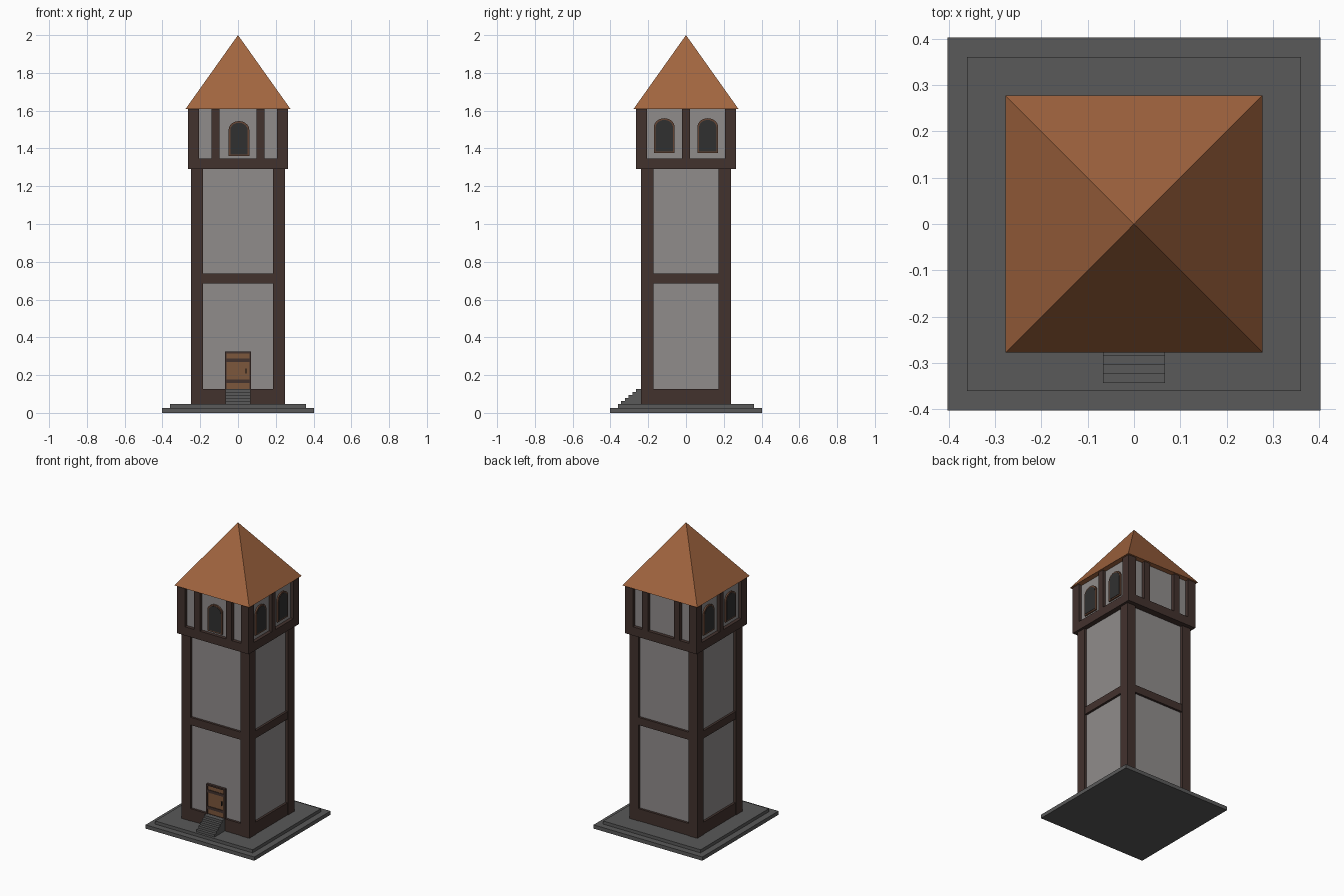
import bpy, bmesh, math
from mathutils import Matrix

if "Cube" in bpy.data.objects:
    bpy.data.objects.remove(bpy.data.objects["Cube"])


def material(name, rgb):
    m = bpy.data.materials.new(name)
    m.diffuse_color = (*rgb, 1)
    m.use_nodes = True
    m.node_tree.nodes["Principled BSDF"].inputs["Base Color"].default_value = m.diffuse_color
    return m


TIMBER = material("dark_timber", (0.055, 0.032, 0.027))
PLASTER = material("grey_plaster", (0.28, 0.265, 0.26))
STONE = material("dark_stone", (0.1, 0.1, 0.1))
TILE = material("roof_tile", (0.36, 0.13, 0.05))
WOOD = material("door_wood", (0.2, 0.095, 0.045))
FRAME = material("window_frame", (0.13, 0.06, 0.035))
GLASS = material("dark_glass", (0.03, 0.03, 0.03))


def finish(bm, name, mat, turn=0):
    bmesh.ops.rotate(bm, verts=bm.verts, cent=(0, 0, 0), matrix=Matrix.Rotation(turn, 3, 'Z'))
    bmesh.ops.recalc_face_normals(bm, faces=bm.faces)
    me = bpy.data.meshes.new(name)
    bm.to_mesh(me)
    bm.free()
    me.materials.append(mat)
    ob = bpy.data.objects.new(name, me)
    bpy.context.collection.objects.link(ob)
    return ob


def box(name, x, y, z, mat, turn=0):
    bm = bmesh.new()
    bmesh.ops.create_cube(bm, size=1)
    for v in bm.verts:
        v.co = [a[0] if c < 0 else a[1] for a, c in zip((x, y, z), v.co)]
    return finish(bm, name, mat, turn)


def extrude_profile(name, pts, y0, y1, mat, turn=0):
    """Extrude an (x, z) outline from y0 to y1."""
    bm = bmesh.new()
    face = bm.faces.new([bm.verts.new((x, y0, z)) for x, z in pts])
    new = bmesh.ops.extrude_face_region(bm, geom=[face])["geom"]
    bmesh.ops.translate(bm, vec=(0, y1 - y0, 0),
                        verts=[g for g in new if isinstance(g, bmesh.types.BMVert)])
    return finish(bm, name, mat, turn)


def arch(cx, z0, w, h, n=10):
    r = w / 2
    pts = [(cx - r, z0), (cx + r, z0)]
    return pts + [(cx + r * math.cos(math.pi * i / n), z0 + h - r * 0.85 + r * 0.85 * math.sin(math.pi * i / n))
                  for i in range(n + 1)]


def window(name, cx, z0, turn=0):
    extrude_profile(name + "_frame", arch(cx, z0, 0.11, 0.185), -0.252, -0.235, FRAME, turn)
    extrude_profile(name + "_glass", arch(cx, z0 + 0.009, 0.092, 0.167), -0.254, -0.24, GLASS, turn)


def corner_posts(name, ix, ox, iy, oy, z):
    for sx in (-1, 1):
        for sy in (-1, 1):
            box(name, sorted((sx * ix, sx * ox)), sorted((sy * iy, sy * oy)), z, TIMBER)


# Stepped stone base
box("base_lower", (-.402, .402), (-.402, .402), (0, .025), STONE)
box("base_upper", (-.36, .36), (-.36, .36), (.025, .046), STONE)

# Entrance stairs as one stepped side profile
stairs = [(.22, .046), (.343, .046)]
for i in range(5):
    y, z = .343 - i * .0197, .046 + (i + 1) * .016
    stairs += [(y, z), (y - .0197 if i < 4 else .22, z)]
extrude_profile("entrance_stairs", stairs, -.067, .067, STONE, -math.pi / 2)

# Shaft: recessed plaster core, posts and beams
box("shaft_wall", (-.232, .232), (-.22, .22), (.046, 1.29), PLASTER)
corner_posts("shaft_post", .186, .25, .172, .238, (.046, 1.29))
for name, z in (("sill_beam", (.046, .127)), ("middle_beam", (.686, .737))):
    box(name, (-.247, .247), (-.235, .235), z, TIMBER)

# Upper room
box("room_wall", (-.242, .242), (-.242, .242), (1.3, 1.612), PLASTER)
box("room_floor_beam", (-.265, .265), (-.265, .265), (1.29, 1.348), TIMBER)
corner_posts("room_post", .207, .265, .207, .265, (1.348, 1.612))
for turn in (0, math.pi):
    for c in (-.118, .118):
        box("room_stud", (c - .021, c + .021), (-.265, -.235), (1.348, 1.612), TIMBER, turn)
for turn in (math.pi / 2, -math.pi / 2):
    box("room_side_stud", (-.02, .02), (-.265, -.235), (1.348, 1.612), TIMBER, turn)
    for c in (-.115, .115):
        window("side_window", c, 1.375, turn)
window("front_window", .005, 1.36)

# Pyramid roof
bm = bmesh.new()
bmesh.ops.create_cone(bm, cap_ends=True, segments=4, radius1=.277 * math.sqrt(2), radius2=0, depth=.39,
                      matrix=Matrix.Translation((0, 0, 1.805)) @ Matrix.Rotation(math.pi / 4, 4, 'Z'))
bmesh.ops.remove_doubles(bm, verts=bm.verts, dist=1e-5)
finish(bm, "roof", TILE)

# Plank door with frame, straps and handle
for s in (-1, 1):
    box("door_jamb", sorted((s * .06, s * .069)), (-.237, -.21), (.127, .325), TIMBER)
box("door_lintel", (-.069, .069), (-.237, -.21), (.315, .325), TIMBER)
for i in range(4):
    x = -.06 + i * .03
    box("door_plank", (x, x + .03), (-.23, -.21), (.127, .315), WOOD)
for z in (.168, .278):
    box("door_strap", (-.06, .06), (-.234, -.225), (z - .009, z + .009), TIMBER)
box("door_handle", (.04, .046), (-.238, -.225), (.208, .235), GLASS)
